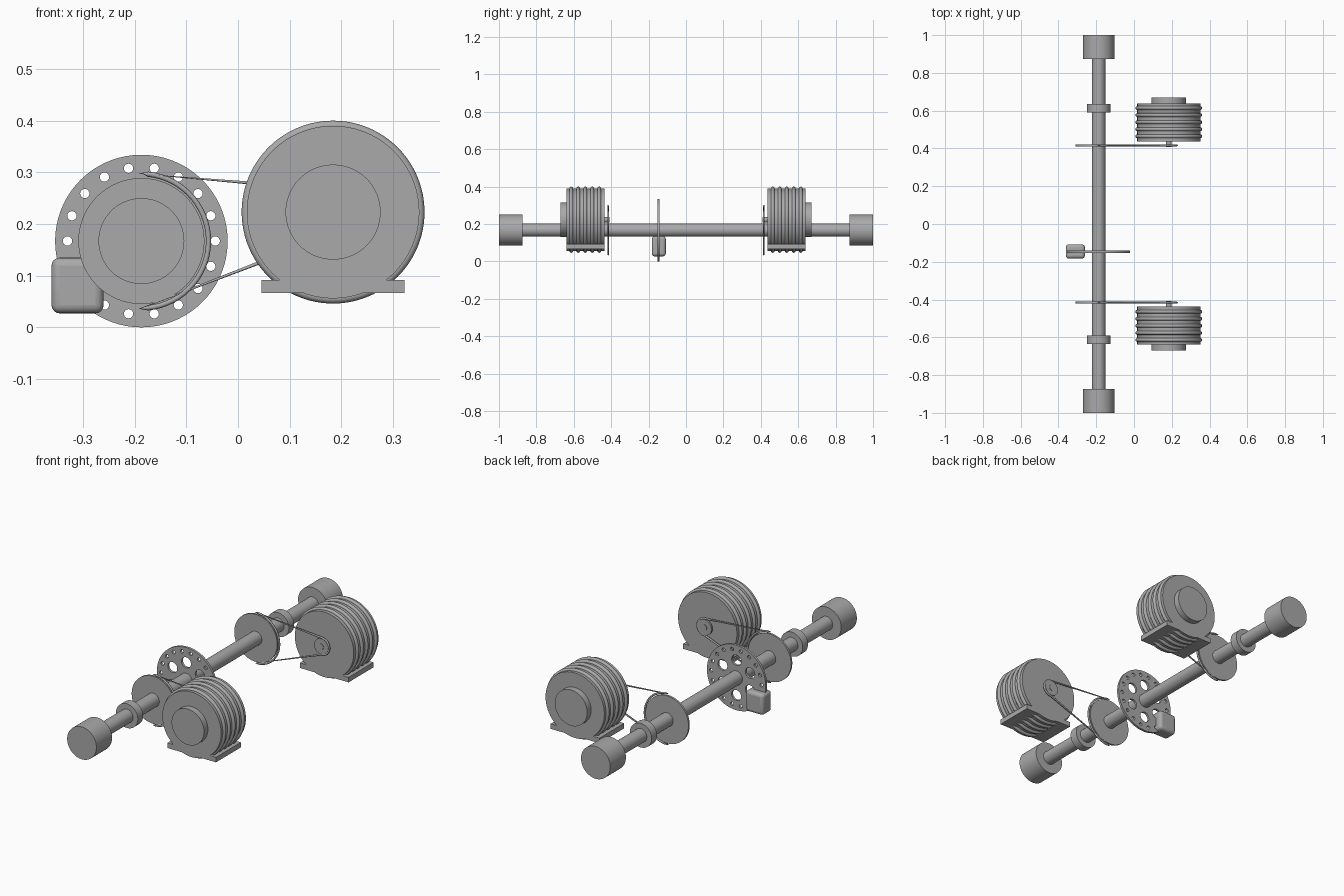
import bpy, bmesh
from math import pi, sin, cos, radians
from mathutils import Matrix, Vector

if "Cube" in bpy.data.objects:
    bpy.data.objects.remove(bpy.data.objects["Cube"])

steel = bpy.data.materials.new("plain grey")
steel.use_nodes = True
GREY = (0.4, 0.4, 0.4, 1)
steel.diffuse_color = GREY
steel.node_tree.nodes["Principled BSDF"].inputs["Base Color"].default_value = GREY

AXLE = (-0.187, 0.167)     # x, z of the axle line
MOTOR = (0.184, 0.223)     # x, z of the motor shaft


def finish(obj, smooth=True):
    if not obj.data.materials:
        obj.data.materials.append(steel)
    if smooth:
        bpy.ops.object.select_all(action='DESELECT')
        obj.select_set(True)
        bpy.context.view_layer.objects.active = obj
        bpy.ops.object.shade_smooth_by_angle(angle=radians(35))
    return obj


def drum(name, centre, radius, y0, y1, segments=64):
    """Cylinder lying along y."""
    bpy.ops.mesh.primitive_cylinder_add(
        vertices=segments, radius=radius, depth=abs(y1 - y0),
        location=(centre[0], (y0 + y1) / 2, centre[1]), rotation=(pi / 2, 0, 0))
    obj = bpy.context.object
    obj.name = name
    return finish(obj)


def box(name, lo, hi, bevel=0):
    lo, hi = Vector(lo), Vector(hi)
    bpy.ops.mesh.primitive_cube_add(size=1, location=(lo + hi) / 2)
    obj = bpy.context.object
    obj.name = name
    obj.scale = hi - lo
    bpy.ops.object.transform_apply(location=False, rotation=False, scale=True)
    if bevel:
        mod = obj.modifiers.new("rounding", 'BEVEL')
        mod.width, mod.segments = bevel, 4
    return finish(obj, bool(bevel))


def ring_points(centre, radius, count, start=0.0, sweep=2 * pi):
    return [(centre[0] + radius * cos(start + sweep * i / count),
             centre[1] + radius * sin(start + sweep * i / count)) for i in range(count)]


def perforated_disc(name, centre, radius, y, thickness):
    """Disc with a rim of bolt holes and a ring of larger openings."""
    curve = bpy.data.curves.new(name, 'CURVE')
    curve.dimensions, curve.fill_mode = '2D', 'BOTH'
    curve.extrude = thickness / 2

    def loop(c, r, n):
        spline = curve.splines.new('POLY')
        spline.points.add(n - 1)
        for p, (u, v) in zip(spline.points, ring_points(c, r, n)):
            p.co = (u, v, 0, 1)
        spline.use_cyclic_u = True

    loop((0, 0), radius, 72)
    for c in ring_points((0, 0), 0.143, 18):
        loop(c, 0.009, 16)
    for c in ring_points((0, 0), 0.09, 6, pi / 6):
        loop(c, 0.027, 28)
    obj = bpy.data.objects.new(name, curve)
    bpy.context.collection.objects.link(obj)
    obj.location = (centre[0], y, centre[1])
    obj.rotation_euler = (pi / 2, 0, 0)
    bpy.ops.object.select_all(action='DESELECT')
    obj.select_set(True)
    bpy.context.view_layer.objects.active = obj
    bpy.ops.object.convert(target='MESH')
    return finish(bpy.context.object)


def belt(name, y):
    """Closed round belt between the axle wheel and the motor pulley."""
    path = ring_points(AXLE, 0.13, 32, -pi / 2, pi) + [(AXLE[0], AXLE[1] + 0.13)]
    path += ring_points(MOTOR, 0.043, 20, pi / 2, -pi) + [(MOTOR[0], MOTOR[1] - 0.043)]
    curve = bpy.data.curves.new(name, 'CURVE')
    curve.dimensions = '3D'
    curve.bevel_depth, curve.bevel_resolution = 0.005, 2
    spline = curve.splines.new('POLY')
    spline.points.add(len(path) - 1)
    for p, (x, z) in zip(spline.points, path):
        p.co = (x, y, z, 1)
    spline.use_cyclic_u = True
    obj = bpy.data.objects.new(name, curve)
    bpy.context.collection.objects.link(obj)
    curve.materials.append(steel)


# Axle with brake disc and caliper
drum("axle", AXLE, 0.035, -0.9, 0.9)
perforated_disc("brake_disc", AXLE, 0.167, -0.147, 0.012)
box("brake_caliper", (-0.361, -0.183, 0.027), (-0.26, -0.108, 0.135), 0.016)

for side, s in (("front", -1), ("back", 1)):
    # Axle end parts
    drum(side + "_wheel_hub", AXLE, 0.083, s * 0.873, s)
    drum(side + "_bearing", AXLE, 0.062, s * 0.591, s * 0.634)
    drum(side + "_drive_wheel", AXLE, 0.122, s * 0.411, s * 0.421)
    # Motor with cooling ribs, cap, shaft and foot
    drum(side + "_motor_body", MOTOR, 0.167, s * 0.437, s * 0.638, 96)
    drum(side + "_motor_cap", MOTOR, 0.092, s * 0.63, s * 0.67)
    drum(side + "_motor_shaft", MOTOR, 0.015, s * 0.408, s * 0.45, 32)
    drum(side + "_motor_pulley", MOTOR, 0.04, s * 0.411, s * 0.421, 48)
    for i in range(5):
        bpy.ops.mesh.primitive_torus_add(
            major_radius=0.167, minor_radius=0.01, major_segments=96, minor_segments=12,
            location=(MOTOR[0], s * (0.464 + 0.0375 * i), MOTOR[1]), rotation=(pi / 2, 0, 0))
        bpy.context.object.name = f"{side}_motor_rib_{i + 1}"
        finish(bpy.context.object)
    ya, yb = sorted((s * 0.437, s * 0.638))
    box(side + "_motor_foot", (0.045, ya, 0.066), (0.322, yb, 0.092))
    belt(side + "_belt", s * 0.416)
